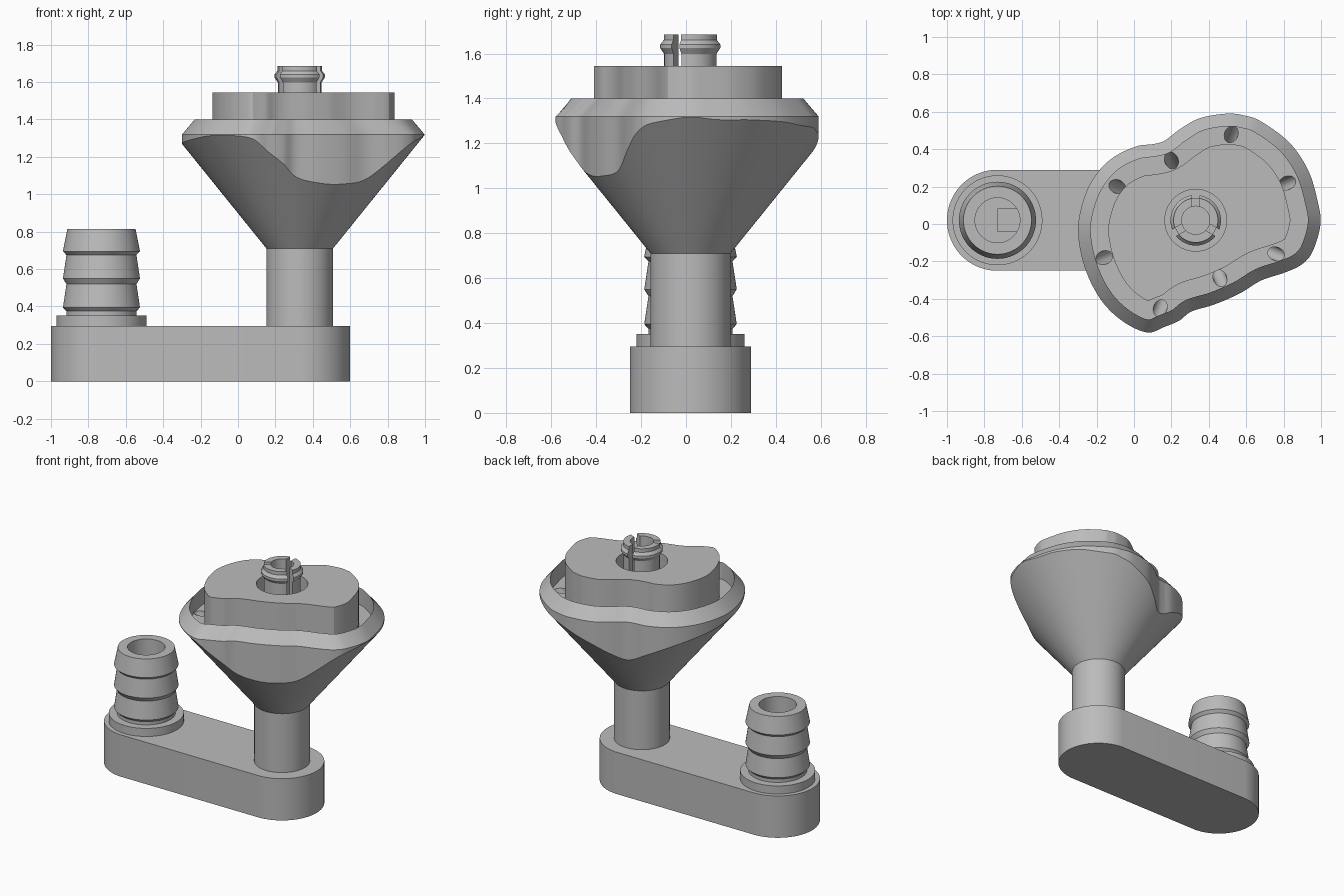
import bpy, math
from mathutils import Vector

if "Cube" in bpy.data.objects:
    bpy.data.objects.remove(bpy.data.objects["Cube"], do_unlink=True)

grey = bpy.data.materials.new("plain_grey")
grey.use_nodes = True
grey.diffuse_color = (0.5, 0.5, 0.5, 1)
grey.node_tree.nodes["Principled BSDF"].inputs["Base Color"].default_value = (0.5, 0.5, 0.5, 1)

STEM = Vector((0.33, 0.02))      # axis of the stem, head and clip
INLET = Vector((-0.73, 0.02))    # axis of the hose barb


def circle(centre, r, n=96):
    return [centre + Vector((math.cos(a), math.sin(a))) * r
            for a in (2 * math.pi * i / n for i in range(n))]


def loft(name, rings, closed=False):
    """Bridge rings of 3D points; cap both ends, or join last to first."""
    n = len(rings[0])
    verts = [p for ring in rings for p in ring]
    pairs = [(k, k + 1) for k in range(len(rings) - 1)]
    if closed:
        pairs.append((len(rings) - 1, 0))
    faces = [(a * n + i, a * n + (i + 1) % n, b * n + (i + 1) % n, b * n + i)
             for a, b in pairs for i in range(n)]
    if not closed:
        faces.append(tuple(reversed(range(n))))
        faces.append(tuple(range(len(verts) - n, len(verts))))
    mesh = bpy.data.meshes.new(name)
    mesh.from_pydata(verts, [], faces)
    mesh.materials.append(grey)
    obj = bpy.data.objects.new(name, mesh)
    bpy.context.collection.objects.link(obj)
    return obj


def level(points, z):
    return [Vector((p.x, p.y, z)) for p in points]


def lathe(name, centre, profile):
    return loft(name, [level(circle(centre, r), z) for r, z in profile], closed=True)


def select(obj):
    bpy.ops.object.select_all(action='DESELECT')
    obj.select_set(True)
    bpy.context.view_layer.objects.active = obj


def finish(obj, cutters=()):
    """Cut the holes, then shade smooth with sharp edges kept."""
    for c in cutters:
        m = obj.modifiers.new("cut", 'BOOLEAN')
        m.operation, m.solver, m.object = 'DIFFERENCE', 'EXACT', c
        select(obj)
        bpy.ops.object.modifier_apply(modifier=m.name)
        bpy.data.objects.remove(c, do_unlink=True)
    select(obj)
    bpy.ops.object.shade_smooth_by_angle(angle=math.radians(25))


def box(x0, x1, y0, y1, z0, z1):
    corners = [Vector(c) for c in ((x0, y0), (x1, y0), (x1, y1), (x0, y1))]
    return loft("cutter", [level(corners, z0), level(corners, z1)])


# Base: long block with round ends, bored under the barb
ends = circle(Vector((0, 0)), 0.27)
stadium = [p + (STEM if i < 24 or i >= 72 else INLET) for i, p in enumerate(ends)]
base = loft("base", [level(stadium, 0), level(stadium, 0.295)])
bore = circle(INLET, 0.12)
finish(base, [loft("cutter", [level(bore, 0.2), level(bore, 0.4)]),
              box(-0.73, -0.4, -0.04, 0.08, 0.08, 0.22)])

# Hose barb with collar
barb = [(0.12, 0.29), (0.24, 0.29), (0.24, 0.352), (0.187, 0.352)]
for z in (0.375, 0.53, 0.675):
    barb += [(0.187, z), (0.206, z + 0.02)]
    if z < 0.6:
        barb.append((0.187, z + 0.145))
barb += [(0.182, 0.815), (0.12, 0.815)]
# drop repeated profile points
barb = [p for i, p in enumerate(barb) if i == 0 or (Vector(p) - Vector(barb[i - 1])).length > 0.012]
finish(lathe("hose_barb", INLET, barb))

# Head outline, smoothed through a few points
KEYS = [Vector(p) for p in (
    (.495, .59), (.35, .565), (.243, .505), (.163, .445), (.1, .427), (.013, .415),
    (-.105, .36), (-.195, .275), (-.26, .158), (-.298, 0), (-.286, -.147),
    (-.238, -.297), (-.158, -.43), (-.05, -.527), (.072, -.58), (.163, -.55),
    (.243, -.516), (.307, -.468), (.43, -.43), (.564, -.372), (.68, -.302),
    (.805, -.26), (.896, -.217), (.955, -.147), (.997, 0), (.98, .13),
    (.93, .29), (.83, .436), (.68, .548), (.59, .58))]
outline = []
for i in range(len(KEYS)):
    a, b, c, d = (KEYS[(i + k) % len(KEYS)] for k in (-1, 0, 1, 2))
    for s in range(8):
        t = s / 8
        outline.append(0.5 * (2 * b + (c - a) * t + (2 * a - 5 * b + 4 * c - d) * t * t
                              + (3 * b - a - 3 * c + d) * t ** 3))


def inset(amount):
    """Move each point toward the axis until it clears the outline."""
    result = []
    for p in outline:
        lo, hi = 0.2, 1.0
        for _ in range(12):
            mid = (lo + hi) / 2
            q = STEM.lerp(p, mid)
            if min((q - o).length_squared for o in outline) >= amount ** 2:
                lo = mid
            else:
                hi = mid
        result.append(STEM.lerp(p, lo))
    return result


def ring(r):
    return [STEM + (p - STEM).normalized() * r for p in outline]


# Stem, funnel, rim, groove and raised block as one lofted body
FLOOR = 1.28
SLOPE = 0.807
funnel_edge = [Vector((p.x, p.y, min(1.317, 0.71 + ((p - STEM).length - 0.178) / SLOPE)))
               for p in outline]
rim, block = inset(0.068), inset(0.162)
head = loft("funnel_head", [
    level(ring(0.178), 0.29), level(ring(0.178), 0.71), funnel_edge,
    level(outline, 1.32), level(rim, 1.40), level(rim, FLOOR),
    level(block, FLOOR), level(block, 1.545),
    level(ring(0.165), 1.545), level(ring(0.165), 1.35)])

# Slanted drain holes in the groove floor
drains = []
for x, y in ((.2, .34), (.52, .48), (.82, .22), (.76, -.16),
             (.46, -.29), (.14, -.45), (-.16, -.18), (-.09, .2)):
    inward = (STEM - Vector((x, y))).normalized() * SLOPE
    axis = Vector((inward.x, inward.y, -1)).normalized()
    start = Vector((x, y, FLOOR))
    bpy.ops.mesh.primitive_cylinder_add(
        vertices=24, radius=0.036, depth=0.22, location=start + axis * 0.075,
        rotation=axis.to_track_quat('Z', 'Y').to_euler())
    drains.append(bpy.context.object)
bpy.context.view_layer.update()
finish(head, drains)

# Snap clip: slotted sleeve with a bulged lip
clip = lathe("snap_clip", STEM, [
    (0.075, 1.34), (0.117, 1.34), (0.117, 1.598), (0.135, 1.625), (0.135, 1.64),
    (0.119, 1.66), (0.119, 1.685), (0.075, 1.685)])
slots = []
for deg in (90, 210, 330):
    slot = box(0, 0.2, -0.02, 0.02, 1.4, 1.8)
    slot.location = (STEM.x, STEM.y, 0)
    slot.rotation_euler.z = math.radians(deg)
    slots.append(slot)
bpy.context.view_layer.update()
finish(clip, slots)
